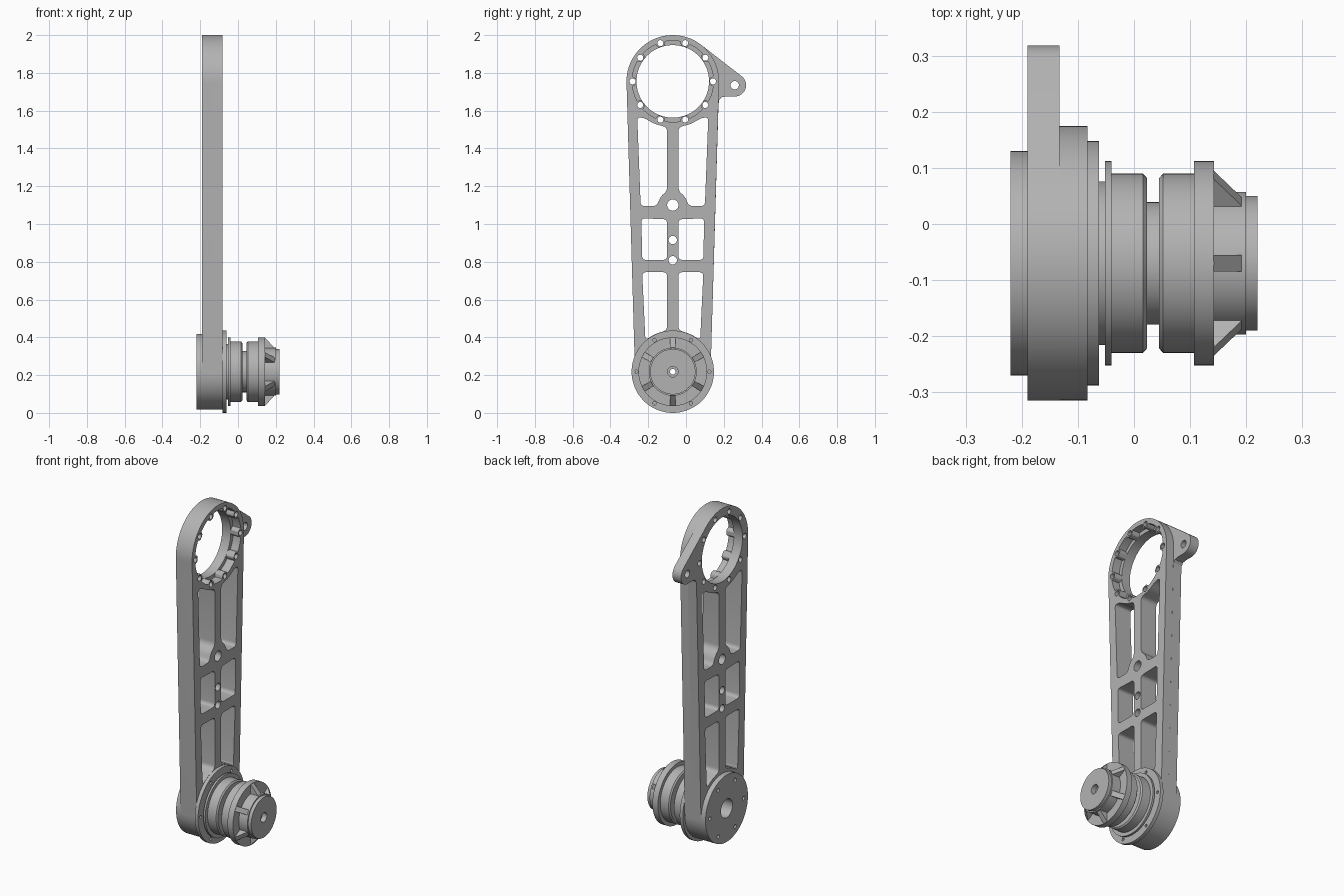
import bpy, bmesh
from math import sin, cos, pi, radians, sqrt
from mathutils import Vector, Matrix

cube = bpy.data.objects.get("Cube")
if cube:
    bpy.data.objects.remove(cube)

metal = bpy.data.materials.new("grey_metal")
metal.use_nodes = True
GREY = (0.45, 0.45, 0.45, 1)
metal.diffuse_color = GREY
metal.node_tree.nodes["Principled BSDF"].inputs["Base Color"].default_value = GREY

AXIS_Y, HUB_Z, RING_Z = -0.07, 0.218, 1.755
RING_R, HUB_R = 0.245, 0.2


def finish(name, bm):
    bmesh.ops.remove_doubles(bm, verts=bm.verts, dist=1e-5)
    bmesh.ops.recalc_face_normals(bm, faces=bm.faces)
    me = bpy.data.meshes.new(name)
    bm.to_mesh(me)
    bm.free()
    me.materials.append(metal)
    me.shade_smooth()
    me.set_sharp_from_angle(angle=radians(30))
    ob = bpy.data.objects.new(name, me)
    bpy.context.collection.objects.link(ob)
    return ob


def arc(y, z, r, a=0, b=360, n=48):
    """Points of an arc; a full turn leaves out the repeated end."""
    steps = n if b - a >= 360 else n + 1
    angles = [radians(a + (b - a) * i / n) for i in range(steps)]
    return [(y + r * cos(t), z + r * sin(t)) for t in angles]


def fillet(points, r=0.022, n=5):
    """Round every corner of a closed polygon."""
    out = []
    for i, p in enumerate(points):
        p, a, b = Vector(p), Vector(points[i - 1]), Vector(points[(i + 1) % len(points)])
        s = p + (a - p).normalized() * min(r, (a - p).length * 0.45)
        e = p + (b - p).normalized() * min(r, (b - p).length * 0.45)
        for k in range(n + 1):
            t = k / n
            out.append(tuple(s * (1 - t) ** 2 + p * 2 * t * (1 - t) + e * t * t))
    return out


def plate(name, x0, x1, loops):
    """Extrude a flat outline with holes, drawn in y and z, along x."""
    cu = bpy.data.curves.new(name, "CURVE")
    cu.dimensions, cu.fill_mode, cu.extrude = "2D", "BOTH", (x1 - x0) / 2
    for pts in loops:
        sp = cu.splines.new("POLY")
        sp.points.add(len(pts) - 1)
        for q, (y, z) in zip(sp.points, pts):
            q.co = (y, z, 0, 1)
        sp.use_cyclic_u = True
    tmp = bpy.data.objects.new(name + "_outline", cu)
    bpy.context.collection.objects.link(tmp)
    dg = bpy.context.evaluated_depsgraph_get()
    me = bpy.data.meshes.new_from_object(tmp.evaluated_get(dg))
    bm = bmesh.new()
    bm.from_mesh(me)
    for v in bm.verts:
        v.co = ((x0 + x1) / 2 + v.co.z, v.co.x, v.co.y)
    bpy.data.objects.remove(tmp)
    bpy.data.curves.remove(cu)
    bpy.data.meshes.remove(me)
    return finish(name, bm)


def lathe(name, profile, n=64):
    """Turn a closed (x, radius) profile about the hub axis."""
    bm = bmesh.new()
    rings = [[bm.verts.new((x, AXIS_Y + r * cos(2 * pi * i / n), HUB_Z + r * sin(2 * pi * i / n)))
              for i in range(n)] for x, r in profile]
    for k, a in enumerate(rings):
        b = rings[(k + 1) % len(rings)]
        for i in range(n):
            j = (i + 1) % n
            bm.faces.new((a[i], a[j], b[j], b[i]))
    return finish(name, bm)


def hole_circle(z, radius, hole_r, count):
    return [arc(AXIS_Y + radius * cos(2 * pi * i / count), z + radius * sin(2 * pi * i / count),
                hole_r, n=16) for i in range(count)]


# Lightening windows and web holes, mirrored about the arm's centre line
half_windows = [
    [(.03, 1.512), (.10, 1.531), (.15, 1.561), (.188, 1.565), (.17, 1.095),
     (.085, 1.095), (.065, 1.145), (.03, 1.175)],
    [(.03, 1.025), (.166, 1.03), (.162, .81), (.03, .81)],
    [(.03, .745), (.162, .745), (.145, .385), (.10, .415), (.03, .438)],
]
cuts = [fillet([(AXIS_Y + side * u, z) for u, z in w]) for w in half_windows for side in (-1, 1)]
cuts += [arc(AXIS_Y, z, r, n=24) for z, r in ((1.1, .03), (.915, .022), (.808, .022))]
cuts += hole_circle(RING_Z, .213, .016, 10)
cuts.append(arc(AXIS_Y, HUB_Z, .055, n=32))

# Arm, back layer with the side lug
TILT = 1.7
foot = arc(AXIS_Y, HUB_Z, HUB_R, 180 + TILT, 360 - TILT)
lug = [(.172, 1.63), (.175, 1.655), (.187, 1.67), (.21, 1.675)]
lug += arc(.258, 1.735, .06, -90, 51.5, 20)
crown = arc(AXIS_Y, RING_Z, RING_R, 51.5, 180 + TILT)
plate("arm_back_layer", -.19, -.133,
      [foot + lug + crown, arc(AXIS_Y, RING_Z, .192, n=72), arc(.258, 1.735, .022, n=24)] + cuts)

# Arm, front layer with the scalloped recess around the screw bosses
scallop = []
for i in range(360):
    t = radians(i)
    d = radians((i + 18) % 36 - 18)
    r, inside = .215, .024 ** 2 - (.213 * sin(d)) ** 2
    if inside > 0:
        r = max(.192, .213 * cos(d) - sqrt(inside))
    scallop.append((AXIS_Y + r * cos(t), RING_Z + r * sin(t)))
full_crown = arc(AXIS_Y, RING_Z, RING_R, -TILT, 180 + TILT)
plate("arm_front_layer", -.133, -.083, [foot + full_crown, scallop] + cuts)

# Hub cap and flange, both with screw holes
plate("hub_cap", -.22, -.19, [arc(AXIS_Y, HUB_Z, HUB_R, n=72), arc(AXIS_Y, HUB_Z, .055, n=32)]
      + hole_circle(HUB_Z, .16, .011, 6))
plate("hub_flange", -.083, -.062, [arc(AXIS_Y, HUB_Z, .218, n=72), arc(AXIS_Y, HUB_Z, .055, n=32)]
      + hole_circle(HUB_Z, .193, .009, 6))

# Turned spindle with collars, groove and centre bore
lathe("spindle", [
    (-.062, .015), (-.062, .146), (-.052, .146), (-.052, .182), (-.04, .182), (-.04, .16),
    (.016, .16), (.023, .152), (.023, .109), (.045, .109), (.045, .152), (.052, .16),
    (.107, .16), (.107, .182), (.143, .182), (.143, .127), (.2, .127), (.2, .12),
    (.22, .12), (.22, .028), (.19, .028), (.19, .015)])

# Six sloping ribs behind the spindle nose
for i in range(6):
    turn = Matrix.Rotation(radians(60 * i), 4, "X")
    bm = bmesh.new()
    sides = [[bm.verts.new(Vector((0, AXIS_Y, HUB_Z)) + turn @ Vector((x, w, r)))
              for x, r in ((.142, .11), (.142, .182), (.192, .127), (.192, .11))]
             for w in (-.015, .015)]
    for s in sides:
        bm.faces.new(s)
    for k in range(4):
        bm.faces.new((sides[0][k - 1], sides[0][k], sides[1][k], sides[1][k - 1]))
    finish(f"nose_rib_{i + 1}", bm)
